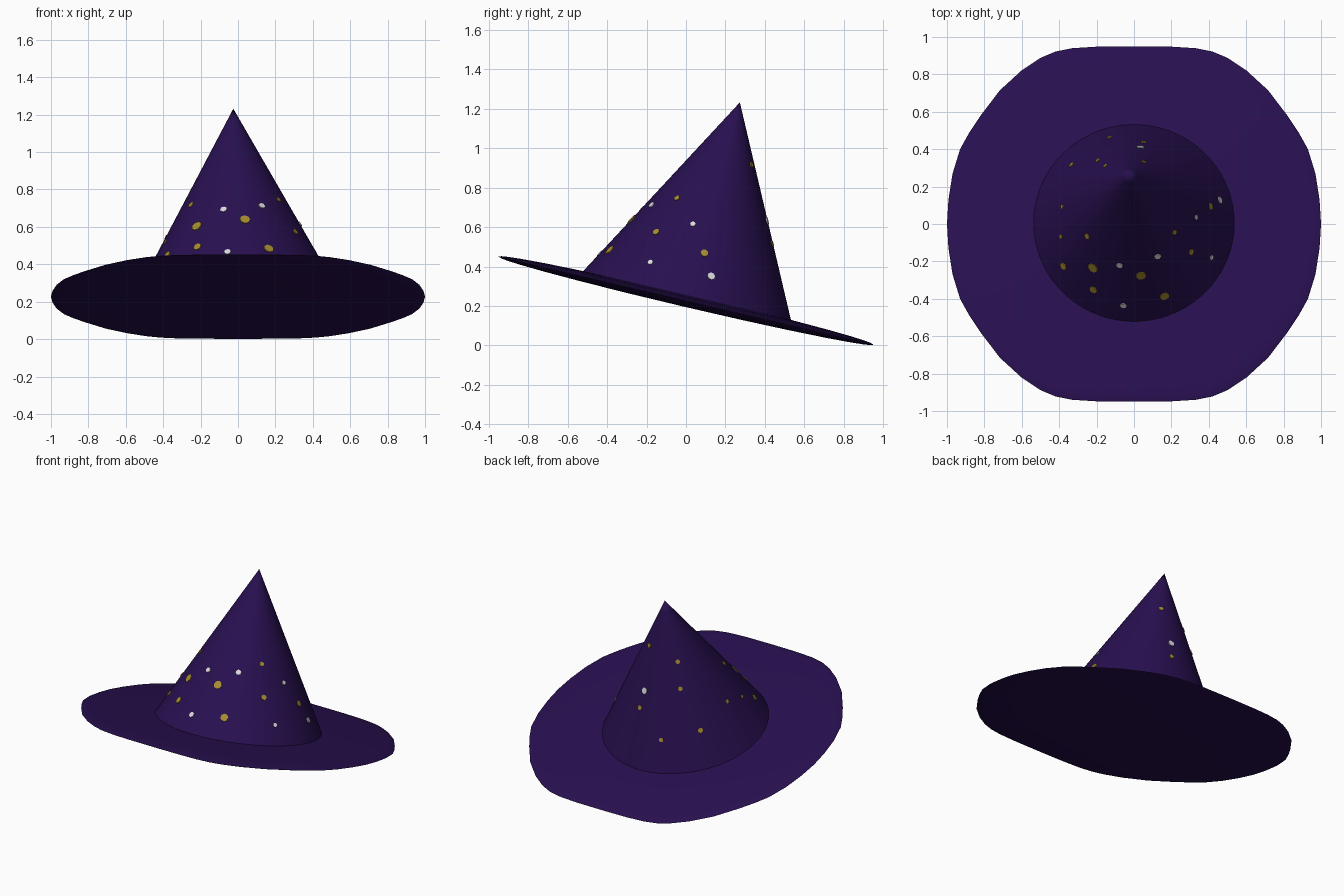
import bpy, bmesh, math
from mathutils import Vector
from mathutils.bvhtree import BVHTree

if "Cube" in bpy.data.objects:
    bpy.data.objects.remove(bpy.data.objects["Cube"])


def material(name, rgb):
    m = bpy.data.materials.new(name)
    m.diffuse_color = (*rgb, 1)
    m.use_nodes = True
    m.node_tree.nodes["Principled BSDF"].inputs["Base Color"].default_value = m.diffuse_color
    return m


PURPLE = material("deep purple", (0.021, 0.005, 0.080))
GOLD = material("gold", (0.38, 0.26, 0.03))
SILVER = material("silver white", (0.70, 0.70, 0.72))


def make_object(name, bm, mat, angle=40):
    bmesh.ops.recalc_face_normals(bm, faces=bm.faces)
    mesh = bpy.data.meshes.new(name)
    bm.to_mesh(mesh)
    mesh.materials.append(mat)
    ob = bpy.data.objects.new(name, mesh)
    bpy.context.collection.objects.link(ob)
    bpy.ops.object.select_all(action='DESELECT')
    ob.select_set(True)
    bpy.context.view_layer.objects.active = ob
    bpy.ops.object.shade_smooth_by_angle(angle=math.radians(angle))
    return ob


def bridge(bm, a, b):
    n = len(a)
    for i in range(n):
        bm.faces.new((a[i], a[(i + 1) % n], b[(i + 1) % n], b[i]))


def fan(bm, ring, tip):
    for i in range(len(ring)):
        bm.faces.new((ring[i], ring[(i + 1) % len(ring)], tip))


# Brim: tilted lens with a rounded outline flattened at front and back
QUARTER = [(1, 0), (0.992, 0.13), (0.97, 0.27), (0.93, 0.4), (0.88, 0.49),
           (0.82, 0.58), (0.717, 0.715), (0.6, 0.822), (0.5, 0.888),
           (0.42, 0.922), (0.33, 0.94), (0.2, 0.948), (0, 0.95)]
half = QUARTER + [(-x, y) for x, y in QUARTER[-2::-1]]
outline = half + [(x, -y) for x, y in half[-2:0:-1]]
SLOPE, MID, THICK = 0.2347, 0.227, 0.033


def brim_ring(bm, s, side):
    dz = side * THICK * math.sqrt(1 - s * s)
    return [bm.verts.new((x * s, y * s, MID - SLOPE * y * s + dz)) for x, y in outline]


bm = bmesh.new()
rim = brim_ring(bm, 1, 0)
for side in (1, -1):
    prev = rim
    for s in (0.985, 0.95, 0.88, 0.75, 0.55, 0.3):
        ring = brim_ring(bm, s, side)
        bridge(bm, prev, ring)
        prev = ring
    fan(bm, prev, bm.verts.new((0, 0, MID + side * THICK)))
make_object("brim", bm, PURPLE, 60)

# Crown: straight cone leaning back
APEX = Vector((-0.025, 0.273, 1.232))


def cone_point(deg, t):
    a = math.radians(deg)
    y = 0.527 * math.sin(a)
    base = Vector((0.537 * math.cos(a), 0.005 + y, 0.252 - SLOPE * y))
    return base.lerp(APEX, t)


bm = bmesh.new()
rings = [[bm.verts.new(cone_point(i * 360 / 72, t)) for i in range(72)]
         for t in (-0.025, 0.25, 0.5, 0.75, 0.93)]
for a, b in zip(rings, rings[1:]):
    bridge(bm, a, b)
fan(bm, rings[-1], bm.verts.new(APEX))
bmesh.ops.recalc_face_normals(bm, faces=bm.faces)
tree = BVHTree.FromBMesh(bm)
make_object("crown", bm, PURPLE)

# Spots: thin plates laid on the cone where a ray meets it
spots = {"gold_spots": bmesh.new(), "silver_spots": bmesh.new()}


def spot(kind, origin, direction, r):
    hit, n, _, _ = tree.ray_cast(origin, direction)
    if hit is None:
        return
    u = n.cross(Vector((0, 0, 1))).normalized()
    v = n.cross(u)
    bm = spots[kind]
    low, high = [], []
    for i in range(8):
        a = i * math.tau / 8
        p = hit + (u * math.cos(a) + v * math.sin(a)) * r
        low.append(bm.verts.new(p - n * 0.003))
        high.append(bm.verts.new(p + n * 0.005))
    bridge(bm, low, high)
    bm.faces.new(high)
    bm.faces.new(low[::-1])


G, S = "gold_spots", "silver_spots"
# seen from the front: x, z, radius
for kind, x, z, r in [(G, -.22, .603, .029), (G, .037, .638, .028), (G, -.25, .718, .018),
                      (G, -.217, .492, .022), (G, .163, .483, .026), (G, -.377, .45, .022),
                      (S, -.077, .692, .018), (S, .126, .712, .018), (S, -.056, .465, .018)]:
    spot(kind, Vector((x, -3, z)), Vector((0, 1, 0)), r)
# seen from the right: y, z, radius
for kind, y, z, r in [(G, -.045, .746, .015), (G, -.15, .574, .018), (G, .093, .467, .02),
                      (S, .035, .614, .014), (S, -.18, .42, .014), (S, .127, .35, .02)]:
    spot(kind, Vector((3, y, z)), Vector((-1, 0, 0)), r)
# around the back: angle, height fraction, radius
for kind, deg, t, r in [(G, 63, .71, .015), (G, 135, .64, .015), (S, 81, .455, .021),
                        (G, 80, .35, .016), (G, 131, .485, .015), (G, 107, .195, .015),
                        (G, 142, .225, .017), (G, 179, .3, .013), (G, 200, .24, .013)]:
    a = math.radians(deg)
    out = Vector((math.cos(a), math.sin(a), 0))
    spot(kind, cone_point(deg, t) + out, -out, r)

make_object(G, spots[G], GOLD, 30)
make_object(S, spots[S], SILVER, 30)
